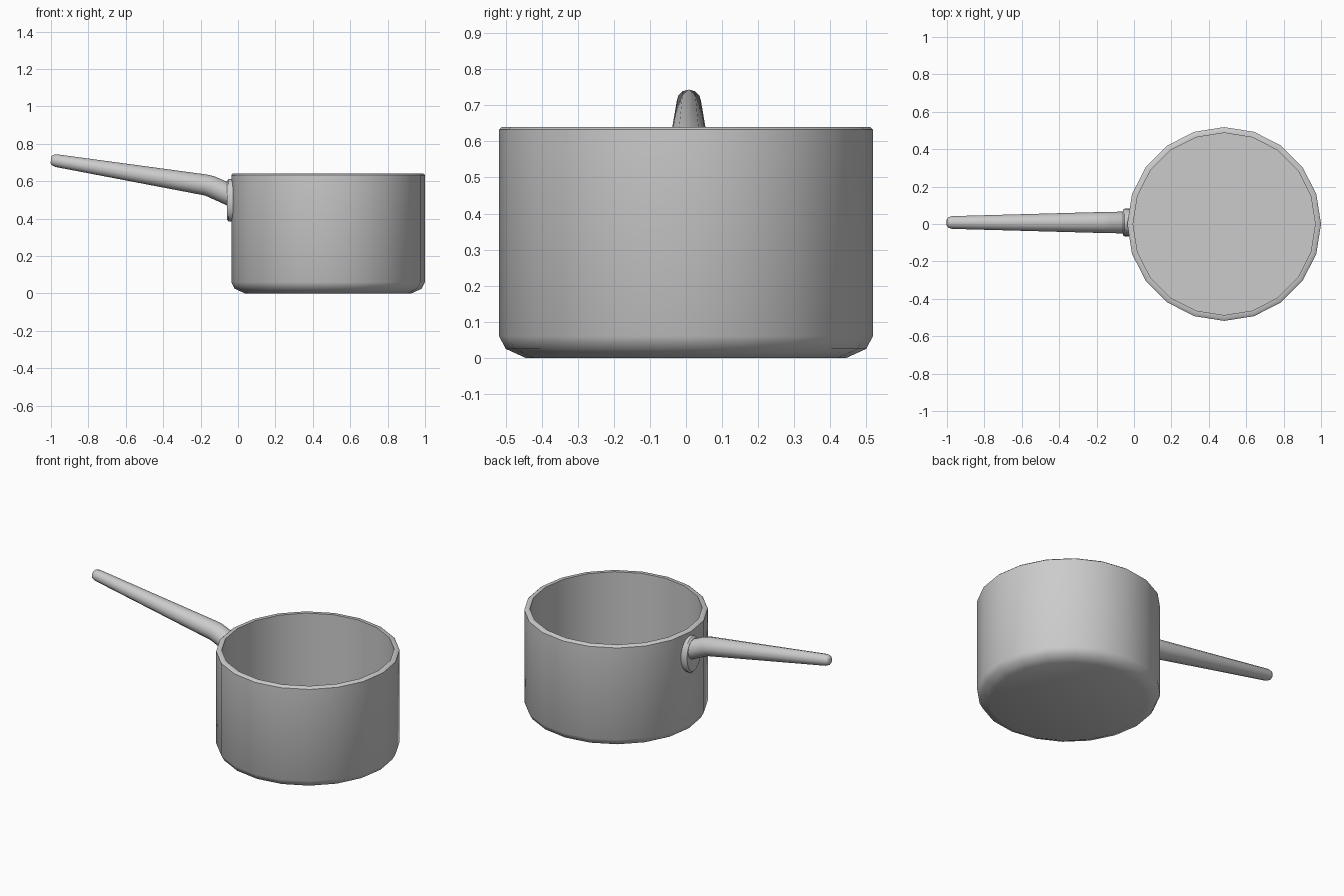
import bpy, bmesh, math
from mathutils import Vector

cube = bpy.data.objects.get("Cube")
if cube:
    bpy.data.objects.remove(cube, do_unlink=True)

metal = bpy.data.materials.new("brushed grey metal")
metal.use_nodes = True
metal.diffuse_color = (0.6, 0.6, 0.6, 1)
metal.node_tree.nodes["Principled BSDF"].inputs["Base Color"].default_value = (0.6, 0.6, 0.6, 1)


def loft(name, rings, angle):
    """Bridge a list of equal-sized point rings and cap both ends."""
    bm = bmesh.new()
    loops = [[bm.verts.new(p) for p in ring] for ring in rings]
    n = len(loops[0])
    for a, b in zip(loops, loops[1:]):
        for i in range(n):
            j = (i + 1) % n
            bm.faces.new((a[i], a[j], b[j], b[i]))
    bm.faces.new(loops[0][::-1])
    bm.faces.new(loops[-1])
    bmesh.ops.recalc_face_normals(bm, faces=bm.faces)
    mesh = bpy.data.meshes.new(name)
    bm.to_mesh(mesh)
    bm.free()
    mesh.materials.append(metal)
    obj = bpy.data.objects.new(name, mesh)
    bpy.context.collection.objects.link(obj)
    bpy.ops.object.select_all(action='DESELECT')
    obj.select_set(True)
    bpy.context.view_layer.objects.active = obj
    bpy.ops.object.shade_smooth_by_angle(angle=math.radians(angle))
    return obj


def ellipse(centre, u, v, sides):
    """Ring of points around centre, spanned by the half-axes u and v."""
    c, u, v = Vector(centre), Vector(u), Vector(v)
    steps = [math.tau * i / sides for i in range(sides)]
    return [c + u * math.cos(t) + v * math.sin(t) for t in steps]


# Pot body: outside wall, rim, inside wall and floor as (radius, height)
pot_profile = [(0.445, 0), (0.5, 0.025), (0.518, 0.06), (0.518, 0.633),
               (0.51, 0.64), (0.487, 0.64), (0.487, 0.03)]
loft("pot_body", [ellipse((0.482, 0, z), (r, 0, 0), (0, r, 0), 20)
                  for r, z in pot_profile], 42)

# Oval mounting plate with a softened front edge, as (x, scale)
side = 0.008
plate_profile = [(-0.01, 1), (-0.05, 1), (-0.06, 0.9)]
loft("handle_plate", [ellipse((x, side, 0.498), (0, 0.075 * s, 0), (0, 0, 0.113 * s), 20)
                      for x, s in plate_profile], 40)

# Tapered, bent handle with a rounded tip, as (x, z, radius)
path = [(-1.0, 0.714, 0.018), (-0.992, 0.713, 0.028), (-0.973, 0.71, 0.034),
        (-0.175, 0.58, 0.056), (-0.15, 0.574, 0.057), (-0.032, 0.522, 0.058)]
points = [Vector((x, side, z)) for x, z, r in path]
rings = []
for i, (x, z, r) in enumerate(path):
    tangent = (points[min(i + 1, len(path) - 1)] - points[max(i - 1, 0)]).normalized()
    up = Vector((-tangent.z, 0, tangent.x))
    rings.append(ellipse(points[i], (0, r, 0), up * r, 12))
loft("handle", rings, 60)
